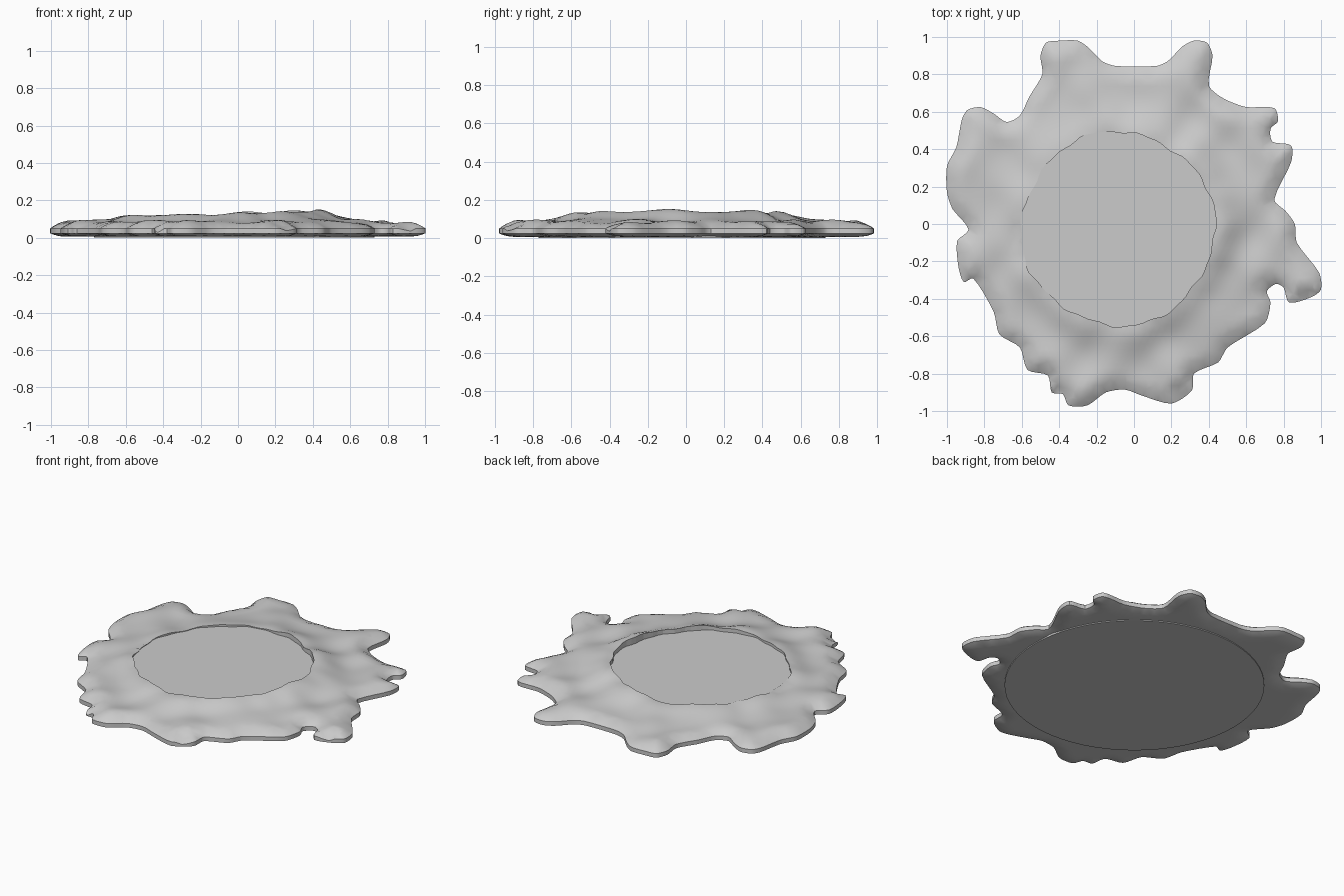
import bpy, bmesh
from math import sin, cos, pi, hypot, exp, atan2, sqrt
from mathutils import Vector, geometry

if "Cube" in bpy.data.objects:
    bpy.data.objects.remove(bpy.data.objects["Cube"])

# Outer splat outline seen from above (clockwise)
OUT = [(-.5, .9), (-.47, .97), (-.4, .98), (-.3, .98), (-.24, .94), (-.17, .87), (-.1, .845), (.12, .845),
       (.18, .87), (.26, .95), (.32, .98), (.39, .97), (.42, .9), (.4, .74), (.48, .67), (.6, .625),
       (.75, .62), (.77, .55), (.73, .51), (.74, .44), (.84, .42), (.84, .33), (.75, .13), (.81, .07),
       (.86, 0), (.87, -.1), (.99, -.26), (1, -.35), (.95, -.39), (.83, -.42), (.8, -.34), (.76, -.32),
       (.71, -.36), (.73, -.42), (.7, -.53), (.5, -.66), (.45, -.74), (.32, -.8), (.31, -.89), (.2, -.96),
       (.05, -.92), (-.05, -.885), (-.15, -.9), (-.25, -.97), (-.35, -.97), (-.38, -.91), (-.44, -.9),
       (-.46, -.81), (-.57, -.78), (-.61, -.66), (-.72, -.59), (-.75, -.47), (-.86, -.29), (-.91, -.31),
       (-.94, -.22), (-.945, -.09), (-.885, -.03), (-.97, .08), (-1, .17), (-1, .31), (-.95, .41),
       (-.92, .56), (-.89, .61), (-.82, .625), (-.75, .59), (-.68, .545), (-.61, .58), (-.56, .68), (-.49, .8)]
# Broken lobe tips: position and radius of the sloping cut
CHIPS = [(.92, -.42, .1), (.28, -.95, .12), (-.43, -.91, .08)]
CX, CY, POOL_Z = -.085, -.025, .11


def smooth_loop(pts, n=4):
    """Tight Catmull-Rom through a closed outline."""
    res, m = [], len(pts)
    for i in range(m):
        a, b, c, d = (Vector(pts[(i + k) % m]) for k in (-1, 0, 1, 2))
        l = (c - b).length
        ta = (c - a) * l / max((c - a).length, .01) * .7
        tb = (d - b) * l / max((d - b).length, .01) * .7
        for k in range(n):
            t = k / n
            res.append(b * (2*t**3 - 3*t*t + 1) + ta * (t**3 - 2*t*t + t)
                       + c * (3*t*t - 2*t**3) + tb * (t**3 - t*t))
    return res


def hole_r(a):
    return .516 + .008 * sin(4*a + .5) + .006 * sin(11*a) + .004 * sin(23*a + 1)


outer = smooth_loop(OUT)
NO = len(outer)
NH = 96
hole = [Vector((CX + hole_r(2*pi*i/NH) * cos(2*pi*i/NH), CY + hole_r(2*pi*i/NH) * sin(2*pi*i/NH)))
        for i in range(NH)]


def edge_info(p):
    """Distance to the outline and whether the point lies inside it."""
    best, inside = 9, False
    for i in range(NO):
        a, b = outer[i - 1], outer[i]
        ex, ey, px, py = b.x - a.x, b.y - a.y, p.x - a.x, p.y - a.y
        t = min(1, max(0, (px*ex + py*ey) / max(ex*ex + ey*ey, 1e-9)))
        best = min(best, hypot(px - t*ex, py - t*ey))
        if (a.y > p.y) != (b.y > p.y) and p.x < a.x + (p.y - a.y) * ex / ey:
            inside = not inside
    return best, inside


def hole_dist(p):
    dx, dy = p.x - CX, p.y - CY
    return hypot(dx, dy) - hole_r(atan2(dy, dx))


def top_z(p, d):
    """Soft lip, lumpy apron and raised rim round the pool."""
    x, y = p
    h = max(0, hole_dist(p))
    u = min(1, d / .1)
    z = .05 + .036 * u * (2 - u)
    z += u * .009 * (sin(13*x + 2*y) * sin(14*y - 3*x + 1) + .5 * sin(21*x + 1) * sin(19*y))
    z += (.129 + .032 * x - .086) * exp(-(h / .12)**2) * u
    for cx, cy, r in CHIPS:
        q = hypot(x - cx, y - cy)
        if q < r:
            z = min(z, .025 + .055 * q / r)
    if h < .02:
        z = max(z, POOL_Z + .003)
    return z


# Points: outline, pool edge, inset rings for the rounded edge, filling grid
pts = outer + hole
for off in (.015, .04):
    for i in range(0, NO, 2):
        t = outer[(i + 1) % NO] - outer[i - 1]
        p = outer[i] + Vector((t.y, -t.x)).normalized() * off
        d, ins = edge_info(p)
        if ins and d > off * .85:
            pts.append(p)
S = .032
for i in range(-32, 33):
    for j in range(-32, 33):
        p = Vector((i*S + (j % 2) * S/2, j*S))
        d, ins = edge_info(p)
        if ins and d > .055 and abs(hole_dist(p)) > .015:
            pts.append(p)
edges = [(i, (i + 1) % NO) for i in range(NO)] + [(NO + i, NO + (i + 1) % NH) for i in range(NH)]
vs, _, tris, *_ = geometry.delaunay_2d_cdt(pts, edges, [], 0, 1e-5)

# Splat: top apron, edge wall, shallow underside and pool wall
bm = bmesh.new()
dist = [edge_info(v)[0] for v in vs]
top = [bm.verts.new((v.x, v.y, top_z(v, d))) for v, d in zip(vs, dist)]
bot = [bm.verts.new((v.x, v.y, .006 + .018 * (1 - min(1, d / .08))**2)) for v, d in zip(vs, dist)]
top_edges = set()
for t in tris:
    c = (vs[t[0]] + vs[t[1]] + vs[t[2]]) / 3
    if not edge_info(c)[1]:
        continue
    bm.faces.new([bot[i] for i in reversed(t)])
    if hole_dist(c) > 0:
        bm.faces.new([top[i] for i in t])
        top_edges.update((t[k], t[(k + 1) % 3]) for k in range(3))
for a, b in sorted(top_edges):
    if (b, a) not in top_edges:
        if hole_dist(vs[a]) > .05:
            bm.faces.new((top[b], top[a], bot[a], bot[b]))
        else:
            lo = [bm.verts.new((vs[i].x, vs[i].y, POOL_Z - .01)) for i in (a, b)]
            bm.faces.new((top[b], top[a], lo[0], lo[1]))
bmesh.ops.delete(bm, geom=[v for v in bm.verts if not v.link_faces], context='VERTS')
me = bpy.data.meshes.new("splat_ring")
bm.to_mesh(me)
bm.free()
ring = bpy.data.objects.new("splat_ring", me)
bpy.context.collection.objects.link(ring)
bpy.context.view_layer.objects.active = ring
ring.select_set(True)
bpy.ops.object.shade_smooth_by_angle(angle=.7)

# Flat pool surface in the middle
pm = bpy.data.meshes.new("pool_surface")
pm.from_pydata([(v.x, v.y, POOL_Z) for v in hole], [], [list(range(NH))])
pool = bpy.data.objects.new("pool_surface", pm)
bpy.context.collection.objects.link(pool)

# Thin round base under the splat
bpy.ops.mesh.primitive_cylinder_add(vertices=64, radius=.75, depth=.012, location=(-.02, -.02, .006))
bpy.context.object.name = "base_disc"
